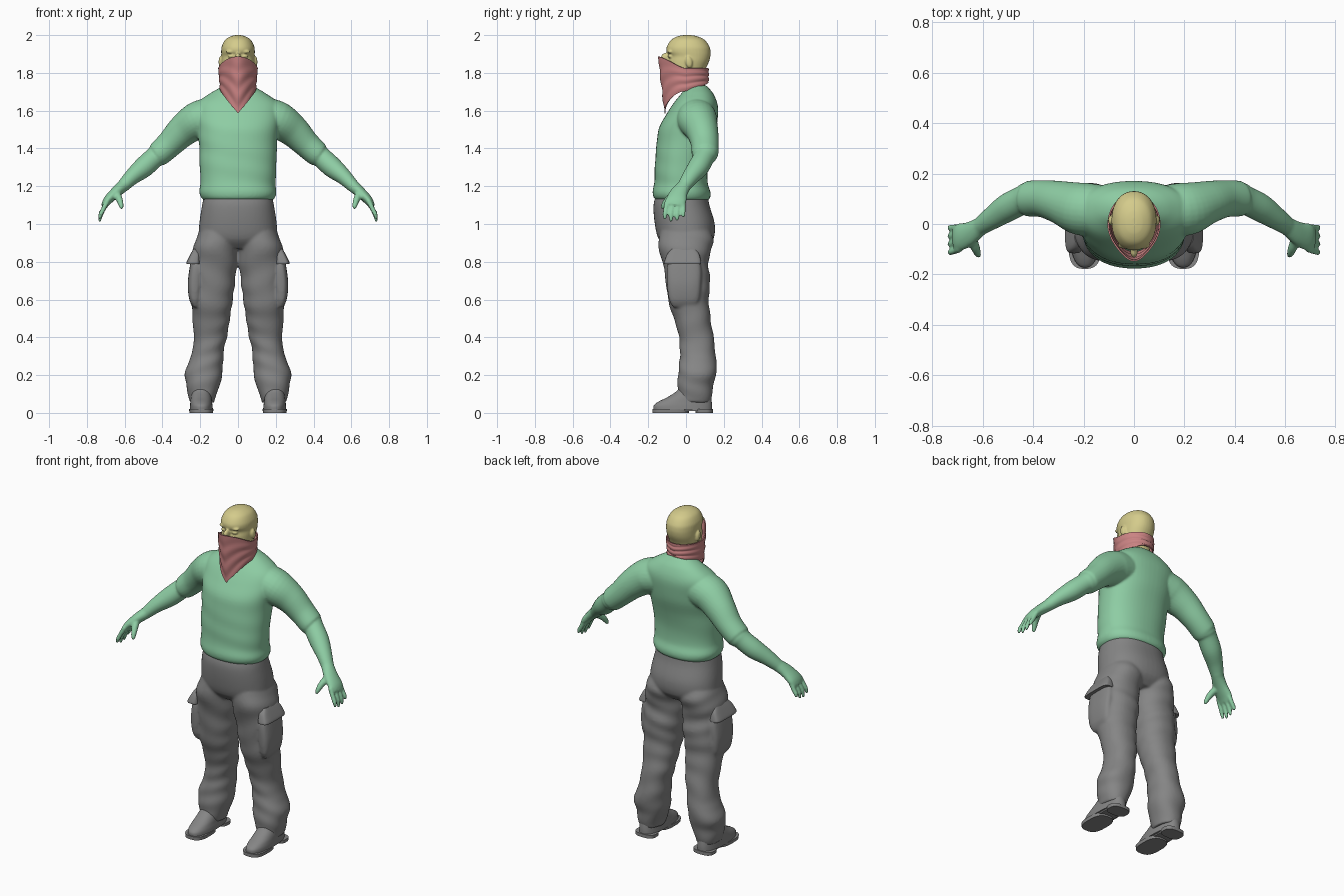
import bpy, bmesh, math
from mathutils import Vector, Matrix

if "Cube" in bpy.data.objects:
    bpy.data.objects.remove(bpy.data.objects["Cube"])


def material(name, rgb):
    m = bpy.data.materials.new(name)
    m.diffuse_color = (*rgb, 1)
    m.use_nodes = True
    m.node_tree.nodes["Principled BSDF"].inputs["Base Color"].default_value = m.diffuse_color
    return m


SKIN = material("pale_yellow", (0.66, 0.60, 0.26))
GREEN = material("soft_green", (0.27, 0.61, 0.37))
PINK = material("dusty_pink", (0.60, 0.23, 0.23))
GREY = material("mid_grey", (0.235, 0.235, 0.235))


def spline(rows, steps):
    """Catmull-Rom interpolation through rows of numbers."""
    out = []
    for i in range(len(rows) - 1):
        p = [rows[max(0, min(len(rows) - 1, i + k))] for k in (-1, 0, 1, 2)]
        for s in range(steps):
            t = s / steps
            out.append([b + 0.5 * t * (c - a + t * (2*a - 5*b + 4*c - d + t * (3*(b - c) + d - a)))
                        for a, b, c, d in zip(*p)])
    return out + [list(rows[-1])]


def skin_rings(bm, rings):
    vs = [[bm.verts.new(p) for p in r] for r in rings]
    n = len(vs[0])
    for a, b in zip(vs, vs[1:]):
        for i in range(n):
            bm.faces.new((a[i], a[(i + 1) % n], b[(i + 1) % n], b[i]))
    bm.faces.new(vs[0])
    bm.faces.new(vs[-1])


def column(bm, rows, n=40, steps=5, power=2.0, fold=0.0, freq=55):
    """Upright loft; rows are (z, x_low, x_high, y_front, y_back)."""
    rings = []
    for z, x0, x1, y0, y1 in spline(rows, steps):
        ring = []
        for i in range(n):
            a = math.tau * i / n
            c, s = math.cos(a), math.sin(a)
            k = 1 + fold * math.sin(z * freq + 2.5 * math.sin(a + z * 6))
            ring.append(((x0 + x1) / 2 + (x1 - x0) / 2 * k * math.copysign(abs(c) ** (2 / power), c),
                         (y0 + y1) / 2 + (y1 - y0) / 2 * k * math.copysign(abs(s) ** (2 / power), s), z))
        rings.append(ring)
    skin_rings(bm, rings)


def tube(bm, rows, n=20, steps=5):
    """Loft across a path; rows are (x, y, z, depth_radius, height_radius)."""
    pts = spline(rows, steps)
    rings = []
    for i, p in enumerate(pts):
        t = (Vector(pts[min(i + 1, len(pts) - 1)][:3]) - Vector(pts[max(i - 1, 0)][:3])).normalized()
        v = t.cross(Vector((0, 1, 0))).normalized()
        u = v.cross(t)
        rings.append([Vector(p[:3]) + u * p[3] * math.cos(math.tau * j / n)
                      + v * p[4] * math.sin(math.tau * j / n) for j in range(n)])
    skin_rings(bm, rings)


def ball(bm, loc, size, tilt=0):
    mat = Matrix.Translation(loc) @ Matrix.Rotation(tilt, 4, 'X') @ Matrix.Diagonal((*size, 1))
    bmesh.ops.create_uvsphere(bm, u_segments=16, v_segments=10, radius=1, matrix=mat)


def mirror(bm):
    d = bmesh.ops.duplicate(bm, geom=bm.verts[:] + bm.edges[:] + bm.faces[:])
    for v in d["geom"]:
        if isinstance(v, bmesh.types.BMVert):
            v.co.x = -v.co.x


def finish(bm, name, mat, voxel=0, smooth=0, thick=0, angle=60):
    bmesh.ops.recalc_face_normals(bm, faces=bm.faces[:])
    me = bpy.data.meshes.new(name)
    bm.to_mesh(me)
    bm.free()
    ob = bpy.data.objects.new(name, me)
    bpy.context.collection.objects.link(ob)
    me.materials.append(mat)
    if voxel:
        m = ob.modifiers.new("merge", 'REMESH')
        m.mode, m.voxel_size = 'VOXEL', voxel
    if smooth:
        m = ob.modifiers.new("soften", 'SMOOTH')
        m.factor, m.iterations = 0.5, smooth
    if thick:
        ob.modifiers.new("cloth", 'SOLIDIFY').thickness = thick
    bpy.ops.object.select_all(action='DESELECT')
    ob.select_set(True)
    bpy.context.view_layer.objects.active = ob
    if ob.modifiers:
        bpy.ops.object.convert(target='MESH')
    bpy.ops.object.shade_smooth_by_angle(angle=math.radians(angle))


def sym(rows):
    return [(z, -w, w, a, b) for z, w, a, b in rows]


# Sweater with arms and hands
bm = bmesh.new()
tube(bm, [(.13, .055, 1.57, .10, .10), (.21, .06, 1.55, .105, .10), (.29, .085, 1.495, .086, .086),
          (.36, .10, 1.425, .074, .072), (.42, .10, 1.37, .070, .066), (.437, .097, 1.357, .057, .056),
          (.50, .065, 1.30, .056, .055), (.56, .025, 1.25, .046, .043), (.61, -.01, 1.20, .036, .033)], 28)
tube(bm, [(.59, .005, 1.215, .036, .033), (.61, -.01, 1.20, .037, .033), (.65, -.037, 1.165, .047, .029),
          (.69, -.052, 1.125, .055, .024), (.708, -.057, 1.095, .052, .017)])
for i, drop in enumerate((.012, 0, .004, .022)):
    y = -.100 + i * .029
    tube(bm, [(.69, y, 1.125, .013, .014), (.715, y * 1.08, 1.075, .013, .013),
              (.727, y * 1.12, 1.045 + drop / 2, .012, .012), (.733, y * 1.12, 1.013 + drop, .008, .008)], 12)
tube(bm, [(.645, -.05, 1.165, .022, .022), (.63, -.09, 1.135, .019, .019),
          (.62, -.115, 1.105, .015, .015), (.614, -.127, 1.08, .009, .009)], 12)
mirror(bm)
column(bm, sym([(1.125, .180, -.155, .115), (1.14, .195, -.172, .128), (1.17, .204, -.176, .130),
                (1.22, .198, -.168, .115), (1.30, .203, -.165, .115), (1.40, .205, -.158, .135),
                (1.50, .215, -.145, .160), (1.58, .225, -.105, .170), (1.64, .215, -.065, .165),
                (1.69, .150, -.025, .145), (1.725, .090, 0, .115), (1.735, .075, .01, .105)]),
       n=56, power=2.25, fold=.006, freq=45)
finish(bm, "sweater_with_arms", GREEN, voxel=.0065, smooth=5)

# Trousers: two legs with pocket bags, merged with the hips
bm = bmesh.new()
column(bm, [(.98, .0, .195, -.13, .13), (.90, -.002, .23, -.148, .143), (.80, .004, .245, -.125, .118),
            (.70, .015, .245, -.107, .128), (.60, .028, .248, -.095, .120), (.50, .043, .240, -.065, .130),
            (.42, .055, .235, -.040, .143), (.33, .075, .240, -.032, .155), (.27, .078, .262, -.035, .160),
            (.20, .085, .282, -.042, .160), (.14, .098, .272, -.045, .143), (.08, .120, .262, -.040, .135),
            (.055, .128, .255, -.03, .130)], fold=.022, power=2.2)
column(bm, [(.84, .20, .242, -.08, .06), (.77, .19, .256, -.10, .08), (.68, .19, .266, -.10, .08),
            (.60, .20, .258, -.09, .07), (.56, .21, .238, -.07, .05)], power=3)
mirror(bm)
column(bm, sym([(1.16, .178, -.155, .115), (1.10, .190, -.172, .124), (1.00, .205, -.165, .152),
                (.92, .205, -.145, .145), (.87, .17, -.10, .10)]), n=48, power=2.3)
finish(bm, "trousers", GREY, voxel=.008, smooth=3)

# Pocket flaps
bm = bmesh.new()
column(bm, [(.868, .20, .236, -.075, .05), (.84, .20, .252, -.10, .07), (.80, .20, .272, -.115, .08),
            (.788, .20, .272, -.115, .08)], power=4)
mirror(bm)
finish(bm, "pocket_flaps", GREY, angle=40)

# Boots, with a sole split into front and heel
bm = bmesh.new()
column(bm, [(.018, .133, .255, -.172, .138), (.04, .135, .254, -.170, .138), (.06, .138, .252, -.145, .136),
            (.085, .140, .250, -.095, .132), (.12, .145, .245, -.045, .128), (.16, .150, .240, -.03, .12)],
       power=2.4)
mirror(bm)
finish(bm, "boots", GREY)
bm = bmesh.new()
for y0, y1 in ((-.178, .015), (.05, .142)):
    column(bm, [(0, .132, .257, y0, y1), (.02, .130, .259, y0, y1)], steps=1, power=2.8)
column(bm, [(.010, .145, .245, -.03, .09), (.024, .145, .245, -.03, .09)], steps=1, power=4)
mirror(bm)
finish(bm, "boot_soles", GREY, angle=40)

# Head with neck, ears, nose and eyelids
bm = bmesh.new()
for x in (.034,):
    ball(bm, (x, -.082, 1.888), (.019, .014, .010))
    ball(bm, (x, -.083, 1.912), (.032, .016, .010))
ball(bm, (.092, .015, 1.857), (.011, .019, .031), .2)
mirror(bm)
ball(bm, (0, -.108, 1.880), (.015, .026, .026))
column(bm, sym([(2.0, .012, -.01, .025), (1.994, .038, -.043, .058), (1.975, .068, -.078, .098),
                (1.94, .086, -.101, .124), (1.913, .089, -.103, .130), (1.888, .088, -.090, .129),
                (1.86, .088, -.095, .122), (1.82, .084, -.095, .104), (1.78, .076, -.085, .094),
                (1.74, .070, -.04, .100), (1.70, .075, -.01, .110), (1.67, .078, 0, .11)]), power=2.15)
finish(bm, "head", SKIN, voxel=.005, smooth=3)

# Face scarf: a draped sleeve with a peak over the nose and a hanging point
bm = bmesh.new()
N, R = 64, 22
grid = []
for r in range(R + 1):
    t = r / R
    row = []
    for i in range(N):
        a = math.tau * i / N
        c, s = math.cos(a), math.sin(a)
        front = max(c, 0)
        top = 1.825 + .062 * front ** 1.5
        low = 1.585 + .12 * abs(s) if c > 0 else 1.705 + .04 * -c
        z = top + (low - top) * t
        k = 1 + .022 * math.sin(t * 19 + 4 * abs(s)) * min(1, t * 3)
        yf = .112 - .010 * t + (.030 * (1 - t) + .006 * t) * front ** 5
        x = (.099 - .010 * t) * s * k
        row.append(bm.verts.new((x, -yf * c * k if c > 0 else -.114 * c * k, z)))
    grid.append(row)
for a, b in zip(grid, grid[1:]):
    for i in range(N):
        j = (i + 1) % N
        bm.faces.new((a[i], a[j], b[j], b[i]))
finish(bm, "face_scarf", PINK, thick=.006)
